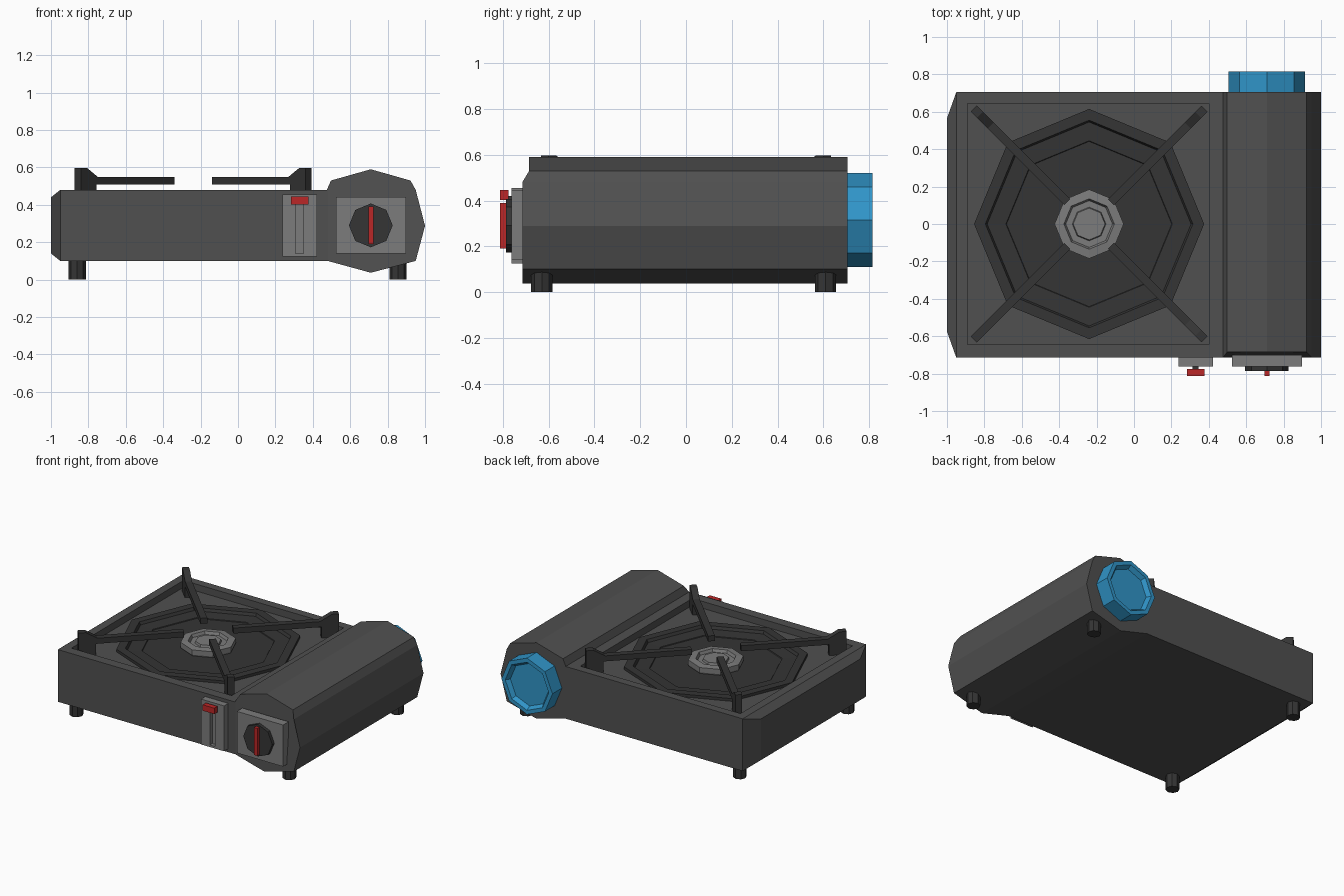
import bpy, bmesh, math
from mathutils import Matrix, Vector

if "Cube" in bpy.data.objects:
    bpy.data.objects.remove(bpy.data.objects["Cube"])


def material(name, rgb):
    m = bpy.data.materials.new(name)
    m.diffuse_color = (*rgb, 1)
    m.use_nodes = True
    m.node_tree.nodes["Principled BSDF"].inputs["Base Color"].default_value = m.diffuse_color
    return m


DARK = material("dark_grey", (0.08, 0.08, 0.08))
BLACK = material("near_black", (0.035, 0.035, 0.035))
PALE = material("pale_grey", (0.2, 0.2, 0.2))
RED = material("red", (0.5, 0.02, 0.02))
BLUE = material("blue", (0.03, 0.3, 0.58))


def loft(name, rings, mat, closed=False):
    """Skin a list of equal-length point rings; cap the ends or close the loop."""
    bm = bmesh.new()
    vs = [[bm.verts.new(p) for p in r] for r in rings]
    n = len(vs[0])
    pairs = list(zip(vs, vs[1:])) + ([(vs[-1], vs[0])] if closed else [])
    for a, b in pairs:
        for i in range(n):
            bm.faces.new((a[i], a[(i + 1) % n], b[(i + 1) % n], b[i]))
    if not closed:
        bm.faces.new(vs[0])
        bm.faces.new(vs[-1])
    bmesh.ops.recalc_face_normals(bm, faces=bm.faces)
    me = bpy.data.meshes.new(name)
    bm.to_mesh(me)
    bm.free()
    me.materials.append(mat)
    ob = bpy.data.objects.new(name, me)
    bpy.context.collection.objects.link(ob)
    return ob


def box(name, x, y, z, mat):
    rings = [[(a, y[0], z[0]), (a, y[1], z[0]), (a, y[1], z[1]), (a, y[0], z[1])] for a in x]
    return loft(name, rings, mat)


def octagon(name, center, steps, mat, axis="Z"):
    """Octagonal lathe; steps are (radius, position along axis)."""
    rings = []
    for r, h in steps:
        ring = []
        for i in range(8):
            c, s = r * math.cos(i * math.pi / 4), r * math.sin(i * math.pi / 4)
            ring.append((center[0] + c, center[1] + s, h) if axis == "Z"
                        else (center[0] + c, h, center[1] + s))
        rings.append(ring)
    return loft(name, rings, mat)


def cut(target, cutter):
    mod = target.modifiers.new("cut", "BOOLEAN")
    mod.operation, mod.solver, mod.object = "DIFFERENCE", "EXACT", cutter
    cutter.hide_render = True
    cutter.hide_viewport = True


# Main body with tapered left end, square tray and round well
F, B = -0.715, 0.705
body_rings = [[(x, f, lo), (x, b, lo), (x, b, hi), (x, f, hi)] for x, f, b, lo, hi in
              ((-1, -0.575, 0.565, 0.14, 0.44), (-0.95, F, B, 0.1, 0.48), (0.48, F, B, 0.1, 0.48))]
body = loft("stove_body", body_rings, DARK)
CX = -0.24
cut(body, box("tray_cutter", (-0.89, 0.4), (-0.645, 0.645), (0.43, 0.7), DARK))
cut(body, octagon("well_cutter", (CX, 0), [(0.58, 0.37), (0.58, 0.6)], DARK))

# Gas compartment with a chamfered top front edge
profile = [(0.48, 0.1), (0.475, 0.48), (0.497, 0.53), (0.71, 0.59), (0.922, 0.53),
           (0.95, 0.48), (1, 0.288), (0.95, 0.1), (0.71, 0.037)]
loft("gas_compartment", [[(x, F + (0.03 if z > 0.5 else 0), z) for x, z in profile],
                         [(x, B, z) for x, z in profile]], DARK)

# Stepped drip pan and burner head
octagon("drip_pan", (CX, 0), [(0.615, 0.42), (0.615, 0.45), (0.555, 0.45), (0.545, 0.43), (0.445, 0.425),
                              (0.435, 0.41), (0.27, 0.405), (0.26, 0.395), (0.1, 0.395), (0.1, 0.38),
                              (0.57, 0.38), (0.57, 0.42)], BLACK)
octagon("burner_head", (CX, 0), [(0.165, 0.38), (0.185, 0.43), (0.185, 0.465), (0.135, 0.47), (0.125, 0.45),
                                 (0.09, 0.45), (0.085, 0.465), (0.04, 0.465)], PALE)

# Four diagonal pan supports
arm = [(0.165, 0.51), (0.165, 0.55), (0.745, 0.55), (0.825, 0.597), (0.872, 0.597),
       (0.872, 0.425), (0.755, 0.425), (0.755, 0.51)]
for i in range(4):
    rot = Matrix.Translation((CX, 0, 0)) @ Matrix.Rotation(math.radians(45 + 90 * i), 4, "Z")
    loft(f"pan_support_{i + 1}", [[rot @ Vector((r, w, z)) for r, z in arm] for w in (-0.023, 0.023)], BLACK)

# Gas canister end with dished base
octagon("gas_canister", (0.71, 0.315), [(0.205, 0.69), (0.205, 0.815), (0.175, 0.815), (0.155, 0.785)],
        BLUE, "Y")

# Control knob with plate and pointer
box("knob_plate", (0.525, 0.897), (-0.763, -0.7), (0.14, 0.443), PALE)
octagon("control_knob", (0.71, 0.29), [(0.117, -0.75), (0.117, -0.787)], BLACK, "Y")
box("knob_pointer", (0.697, 0.724), (-0.812, -0.78), (0.19, 0.39), RED)

# Lock lever in a slotted plate
plate = box("lever_plate", (0.237, 0.422), (-0.763, -0.7), (0.125, 0.455), PALE)
cut(plate, box("slot_cutter", (0.308, 0.35), (-0.9, -0.735), (0.14, 0.42), DARK))
box("lever_stem", (0.312, 0.346), (-0.78, -0.73), (0.405, 0.42), BLACK)
box("lever_handle", (0.284, 0.378), (-0.812, -0.775), (0.402, 0.445), RED)

# Feet
for i, (x, y) in enumerate([(x, y) for x in (-0.86, 0.855) for y in (-0.63, 0.61)]):
    octagon(f"foot_{i + 1}", (x, y), [(0.046, 0), (0.046, 0.115)], BLACK)
